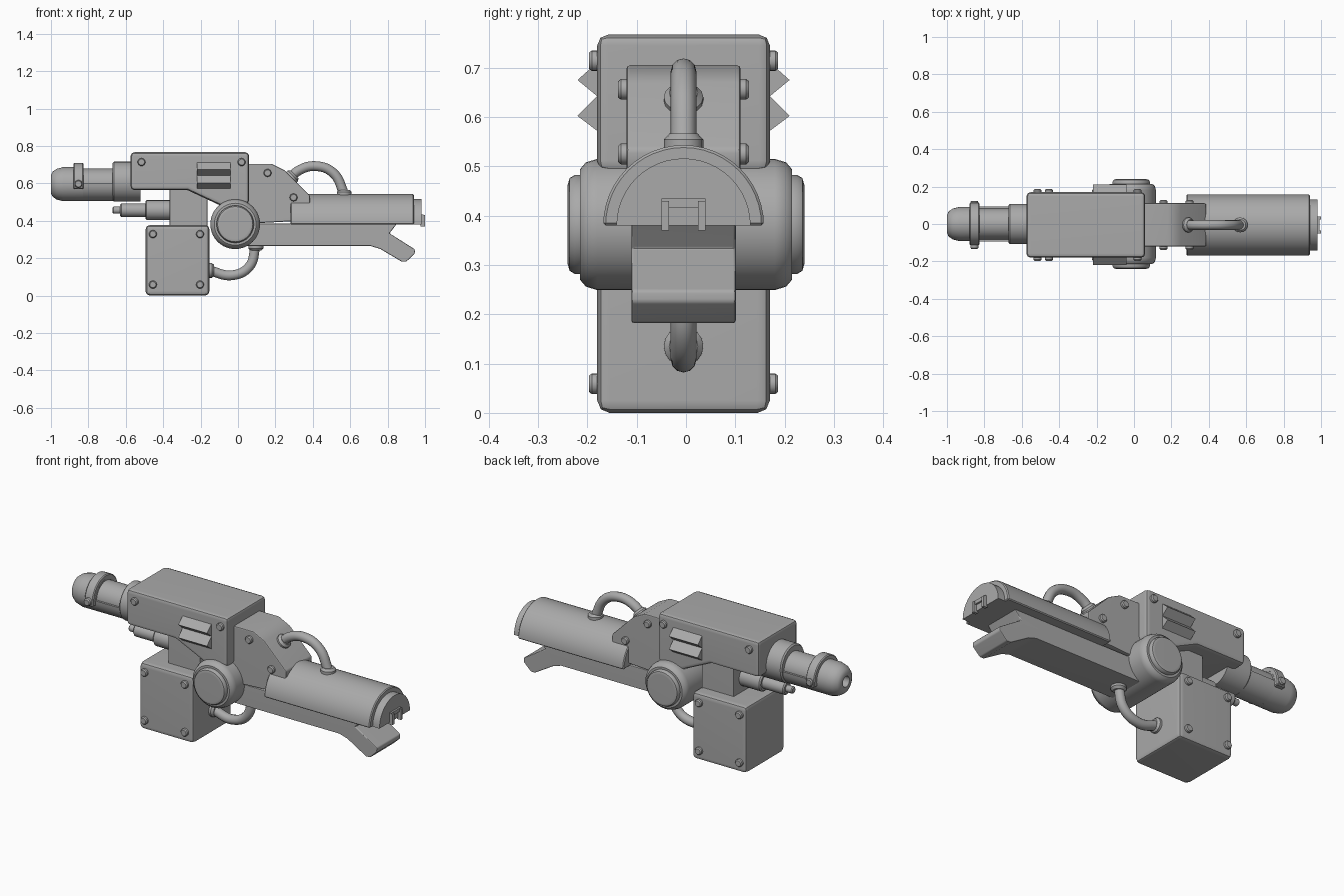
import bpy, bmesh, math
from mathutils import Vector

cube = bpy.data.objects.get("Cube")
if cube:
    bpy.data.objects.remove(cube, do_unlink=True)

GREY = (0.40, 0.40, 0.40, 1)
mat = bpy.data.materials.new("plain grey")
mat.use_nodes = True
mat.diffuse_color = GREY
mat.node_tree.nodes["Principled BSDF"].inputs["Base Color"].default_value = GREY
MID = -0.005  # centre plane of the body


def finish(name, bm, smooth=35):
    bmesh.ops.recalc_face_normals(bm, faces=bm.faces)
    mesh = bpy.data.meshes.new(name)
    bm.to_mesh(mesh)
    bm.free()
    mesh.materials.append(mat)
    ob = bpy.data.objects.new(name, mesh)
    bpy.context.collection.objects.link(ob)
    bpy.ops.object.select_all(action='DESELECT')
    ob.select_set(True)
    bpy.context.view_layer.objects.active = ob
    bpy.ops.object.shade_smooth_by_angle(angle=math.radians(smooth))
    weighted = ob.modifiers.new("weighted", 'WEIGHTED_NORMAL')
    weighted.keep_sharp = True
    return ob


def prism(name, pts, axis, lo, hi, bevel=0.0, segments=2):
    """Extrude an (x, z) profile along y, or a (y, z) profile along x."""
    bm = bmesh.new()

    def place(p, t):
        return (p[0], t, p[1]) if axis == 'y' else (t, p[0], p[1])
    face = bm.faces.new([bm.verts.new(place(p, lo)) for p in pts])
    ext = bmesh.ops.extrude_face_region(bm, geom=[face])
    move = Vector(place((0, 0), hi - lo))
    bmesh.ops.translate(bm, vec=move, verts=[v for v in ext["geom"] if isinstance(v, bmesh.types.BMVert)])
    bmesh.ops.recalc_face_normals(bm, faces=bm.faces)
    if bevel:
        edges = [e for e in bm.edges if e.calc_face_angle(0) > math.radians(35)]
        bmesh.ops.bevel(bm, geom=edges, offset=bevel, segments=segments, profile=0.5,
                        affect='EDGES', clamp_overlap=True)
    return finish(name, bm)


def box(name, x, y, z, bevel=0.0):
    return prism(name, [(x[0], z[0]), (x[1], z[0]), (x[1], z[1]), (x[0], z[1])], 'y', *y, bevel)


def lathe(name, profile, origin, direction, sides=32):
    """Spin (radius, distance) points around a direction."""
    bm = bmesh.new()
    turn = Vector((0, 0, 1)).rotation_difference(Vector(direction))
    rings = []
    for r, d in profile:
        ring = []
        for i in range(sides):
            a = 2 * math.pi * i / sides
            ring.append(bm.verts.new(Vector(origin) + turn @ Vector((r * math.cos(a), r * math.sin(a), d))))
        rings.append(ring)
    for a, b in zip(rings, rings[1:]):
        for i in range(sides):
            j = (i + 1) % sides
            bm.faces.new((a[i], a[j], b[j], b[i]))
    bm.faces.new(rings[0])
    bm.faces.new(rings[-1])
    return finish(name, bm)


def arc(cy, cz, r, start, end, n):
    angles = [math.radians(start + (end - start) * i / n) for i in range(n + 1)]
    return [(cy + r * math.cos(a), cz + r * math.sin(a)) for a in angles]


def pipe(name, pts, radius):
    """Round hose along a smooth path in the centre plane."""
    curve = bpy.data.curves.new(name, 'CURVE')
    curve.dimensions = '3D'
    curve.bevel_depth = radius
    curve.bevel_resolution = 4
    spline = curve.splines.new('BEZIER')
    spline.bezier_points.add(len(pts) - 1)
    for bp, (x, z) in zip(spline.bezier_points, pts):
        bp.co = (x, MID, z)
        bp.handle_left_type = bp.handle_right_type = 'AUTO'
    curve.materials.append(mat)
    ob = bpy.data.objects.new(name, curve)
    bpy.context.collection.objects.link(ob)


def bolts(name, places, half):
    for n, (x, z) in enumerate(places):
        for side, tag in ((-1, "right"), (1, "left")):
            lathe(f"{name}_bolt_{tag}_{n + 1}",
                  [(0.021, -0.01), (0.021, 0.011), (0.016, 0.017)],
                  (x, MID + side * half, z), (0, side, 0), 16)


# Main housing, its side fins and the block behind it
prism("housing", [(-0.575, 0.767), (0.06, 0.767), (0.06, 0.49), (-0.09, 0.48),
                  (-0.27, 0.564), (-0.575, 0.564)], 'y', MID - 0.175, MID + 0.175, 0.022)
for side, tag in ((-1, "right"), (1, "left")):
    saw = [(0.17, 0.715), (0.215, 0.675), (0.175, 0.642), (0.215, 0.602), (0.17, 0.568)]
    prism("fins_" + tag, [(MID + side * y, z) for y, z in saw], 'x', -0.22, -0.04)
prism("rear_block", [(-0.03, 0.705), (0.18, 0.705), (0.25, 0.67), (0.385, 0.535), (0.385, 0.49),
                     (0.33, 0.40), (-0.03, 0.38)], 'y', MID - 0.116, MID + 0.116, 0.008)

# Magazine and neck
box("magazine", (-0.495, -0.152), (MID - 0.175, MID + 0.175), (0, 0.378), 0.025)
box("magazine_neck", (-0.365, -0.163), (MID - 0.1, MID + 0.1), (0.36, 0.58), 0.006)

# Pivot hub with rounded side caps
half = [(0.08, 0.24), (0.094, 0.236), (0.1, 0.226), (0.1, 0.215), (0.112, 0.215), (0.126, 0.203), (0.133, 0.18)]
lathe("pivot_hub", [(r, -d) for r, d in half] + half[::-1], (-0.015, 0, 0.382), (0, 1, 0), 40)

# Half-round hand guard, end cap and latch
prism("hand_guard", arc(MID, 0.38, 0.163, 0, 180, 24), 'x', 0.28, 0.94, 0.005, 1)
prism("guard_cap", arc(MID, 0.38, 0.136, 0, 180, 24), 'x', 0.93, 0.982)
box("latch_bar", (0.975, 0.992), (MID - 0.045, MID + 0.045), (0.415, 0.435))
for side in (-1, 1):
    y = MID + side * 0.037
    box("latch_arm_left" if side > 0 else "latch_arm_right",
        (0.975, 1.0), (y - 0.008, y + 0.008), (0.37, 0.43))

# Lower rail with the hooked front stop
prism("lower_rail", [(-0.01, 0.385), (0.85, 0.385), (0.81, 0.333), (0.945, 0.248), (0.945, 0.225),
                     (0.90, 0.182), (0.875, 0.182), (0.76, 0.25), (0.71, 0.265), (-0.01, 0.265)],
      'y', MID - 0.106, MID + 0.106, 0.006)

# Barrel, running along -x
lathe("barrel", [(0.03, 0.10), (0.03, 0.17), (0.048, 0.17), (0.066, 0.162), (0.082, 0.14), (0.091, 0.105),
                 (0.091, -0.005), (0.083, -0.005), (0.083, -0.3)], (-0.83, 0, 0.596), (-1, 0, 0))
prism("barrel_lower_shell", arc(0, 0.6, 0.094, 180, 360, 18), 'x', -0.83, -0.6)
lathe("barrel_collar", [(0.1, 0.10), (0.107, 0.093), (0.107, -0.05)], (-0.57, 0, 0.609), (-1, 0, 0))
prism("barrel_saddle", [(0.114, 0.57)] + arc(0, 0.596, 0.114, 0, 180, 20) + [(-0.114, 0.57)],
      'x', -0.88, -0.826, 0.005, 1)

# Stepped tube under the barrel
lathe("under_tube", [(0.014, 0.31), (0.019, 0.305), (0.019, 0.27), (0.03, 0.27), (0.036, 0.264), (0.036, 0.135),
                     (0.046, 0.135), (0.053, 0.128), (0.053, 0)], (-0.36, MID, 0.457), (-1, 0, 0), 24)

# Hoses and their fittings
pipe("upper_hose", [(0.26, 0.61), (0.33, 0.672), (0.42, 0.692), (0.51, 0.655), (0.57, 0.54)], 0.026)
pipe("lower_hose", [(-0.16, 0.137), (-0.03, 0.109), (0.06, 0.155), (0.095, 0.27)], 0.026)
fitting = [(0.04, -0.02), (0.04, 0.012), (0.029, 0.024)]
for name, x, z, way in (("upper_rear_fitting", 0.285, 0.632, (1, 0, 1)), ("upper_front_fitting", 0.568, 0.542, (0, 0, 1)),
                        ("lower_rear_fitting", -0.152, 0.135, (1, 0, 0)), ("lower_front_fitting", 0.095, 0.265, (0, 0, -1))):
    lathe(name, fitting, (x, MID, z), way, 16)

# Bolts
bolts("housing", [(-0.516, 0.714), (0.019, 0.714)], 0.175)
bolts("block", [(0.158, 0.656), (0.297, 0.525)], 0.116)
bolts("magazine", [(x, z) for x in (-0.455, -0.203) for z in (0.329, 0.059)], 0.175)
bolts("saddle", [(-0.853, 0.597)], 0.112)
